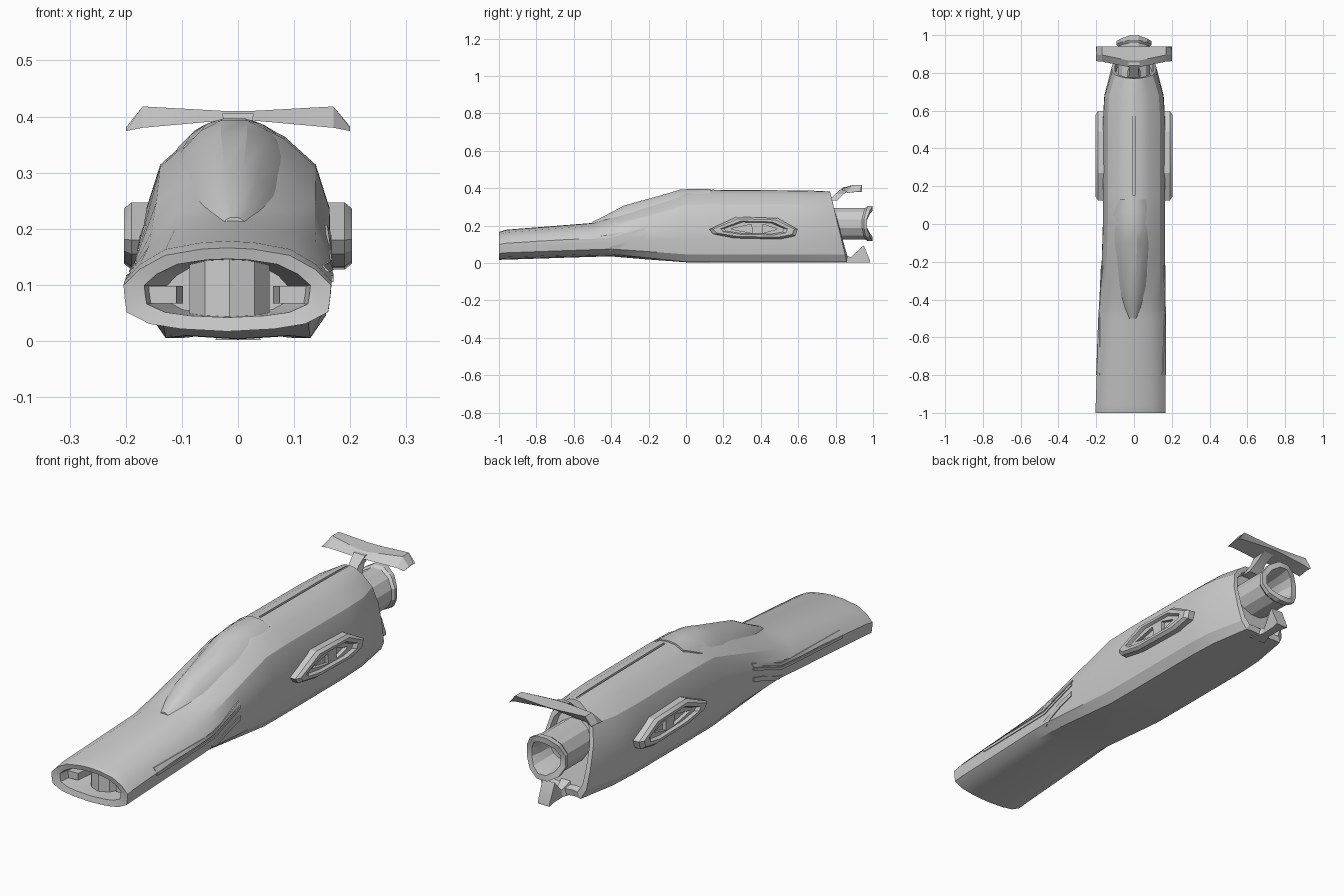
import bpy, bmesh, math
from mathutils import Vector
from mathutils.bvhtree import BVHTree

if "Cube" in bpy.data.objects:
    bpy.data.objects.remove(bpy.data.objects["Cube"])


def finish(name, bm, angle=25):
    bmesh.ops.recalc_face_normals(bm, faces=bm.faces)
    me = bpy.data.meshes.new(name)
    bm.to_mesh(me)
    bm.free()
    ob = bpy.data.objects.new(name, me)
    bpy.context.collection.objects.link(ob)
    bpy.ops.object.select_all(action='DESELECT')
    ob.select_set(True)
    bpy.context.view_layer.objects.active = ob
    if angle:
        bpy.ops.object.shade_smooth_by_angle(angle=math.radians(angle))
    return ob


def loft(name, rings, caps=True, angle=25):
    bm = bmesh.new()
    vs = [[bm.verts.new(p) for p in r] for r in rings]
    n = len(rings[0])
    for a, b in zip(vs, vs[1:]):
        for i in range(n):
            j = (i + 1) % n
            bm.faces.new((a[i], a[j], b[j], b[i]))
    if caps:
        bm.faces.new(vs[0])
        bm.faces.new(vs[-1])
    return finish(name, bm, angle)


def cut(ob, cutter):
    m = ob.modifiers.new('cut', 'BOOLEAN')
    m.operation = 'DIFFERENCE'
    m.solver = 'EXACT'
    m.object = cutter
    bpy.context.view_layer.objects.active = ob
    bpy.ops.object.modifier_apply(modifier=m.name)
    bpy.data.objects.remove(cutter)


def scaled(ring, sx, sz, cx, cz, y=None, dy=0):
    return [(cx + (p[0] - cx) * sx, p[1] + dy if y is None else y, cz + (p[2] - cz) * sz) for p in ring]


# Hull: half-sections for nose and body, blended along the length
NOSE = [(0, 1), (.25, .985), (.6, .91), (.85, .74), (1, .55), (.99, .4), (.97, .23), (.75, .09), (.45, .03), (0, 0)]
BODY = [(0, 1), (.22, .99), (.5, .93), (.84, .8), (.99, .6), (1, .32), (.95, .11), (.78, .005), (.55, .015), (0, 0)]


def section(y, dx, hw, zb, zt, t, shear=0):
    half = [Vector(a).lerp(Vector(b), t) for a, b in zip(NOSE, BODY)]
    pts = [(p.x, p.y) for p in half] + [(-p.x, p.y) for p in half[-2:0:-1]]
    return [(dx + u * hw, y + shear * (1 - v), zb + v * (zt - zb)) for u, v in pts]


stations = [(-1, -.019, .185, .017, .166, 0), (-.96, -.018, .185, .018, .178, 0),
            (-.5, -.01, .176, .033, .214, .15), (-.4, -.008, .172, .035, .245, .35),
            (-.22, -.004, .168, .02, .31, .7), (0, 0, .165, .004, .387, 1),
            (.15, 0, .165, .003, .392, 1), (.55, 0, .165, .003, .389, 1),
            (.68, 0, .157, .003, .387, 1), (.77, 0, .118, .004, .383, 1, .09)]
rings = [section(*s) for s in stations]
lip, tail = rings[0], rings[-1]
# intake mouth in front, shallow recess behind
mouth = [scaled(lip, .58, .62, -.019, .098, y=-.80),
         scaled(lip, .74, .68, -.019, .1, y=-.93),
         scaled(lip, .8, .7, -.019, .1, y=-.995)]
back = [scaled(tail, .86, .86, 0, .2, dy=.004), scaled(tail, .8, .82, 0, .2, dy=-.025)]
hull = loft('hull', mouth + rings + back)
bm = bmesh.new()
bm.from_mesh(hull.data)
bmesh.ops.triangulate(bm, faces=bm.faces)
tree = BVHTree.FromBMesh(bm)
bm.free()

# Groove along the roof spine
groove = loft('groove_cutter', [[(x, y, z) for x, z in ((-.005, .38), (.005, .38), (.005, .42), (-.005, .42))]
                                for y in (.15, .755)], angle=0)
cut(hull, groove)

# Intake core: faceted upright drum with a guide block on each side
bm = bmesh.new()
bmesh.ops.create_cone(bm, cap_ends=True, segments=10, radius1=.075, radius2=.075, depth=.115)
bmesh.ops.translate(bm, verts=bm.verts, vec=(-.015, -.87, .097))
finish('intake_core', bm)
for s in (-1, 1):
    loft('intake_guide', [[(-.018 + s * x, y, z) for z in (.067, .098)] +
                          [(-.018 + s * (x + .05), y, z) for z in (.098, .067)]
                          for x, y in ((.092, -.95), (.08, -.82))])

# Canopy: raised rounded shell (y, dx, half width, edge z, top z)
arc = [(-1, -.08), (-1, 0), (-.78, .42), (-.5, .78), (-.2, .97), (.2, .97), (.5, .78), (.78, .42), (1, 0), (1, -.08)]
rows = [(-.5, .025, .205, .221), (-.44, .055, .213, .25), (-.33, .083, .235, .31), (-.1, .117, .285, .374),
        (-.03, .118, .3, .396), (.06, .1, .345, .398), (.13, .07, .375, .397)]
loft('canopy', [[(-.007 + u * w, y, a + v * (t - a) - (.02 if v < 0 else 0)) for u, v in arc]
                for y, w, a, t in rows])


# Side rails laid on the hull surface by ray casting
def surf(s, y, z):
    hit = tree.ray_cast(Vector((s, y, z)), Vector((-s, 0, 0)))[0]
    return hit.x if hit else s * .165


def rail(name, s, path, h, out):
    rings = []
    for y, z in path:
        a, b = surf(s, y, z - h), surf(s, y, z + h)
        rings.append([(a - s * .015, y, z - h), (a + s * out, y, z - h),
                      (b + s * out, y, z + h), (b - s * .015, y, z + h)])
    loft(name, rings)


for s in (-1, 1):
    for off in (-.009, .009):
        rail('upper_rail', s, [(-.8, .12 + off), (-.6, .124 + off), (-.5, .126 + off), (-.4, .13 + off),
                               (-.3, .165 + off), (-.22, .192 + off)], .006, .004)
    rail('lower_rail', s, [(-.41, .075), (-.36, .09), (-.3, .114), (-.22, .137)], .01, .004)

# Side pods: bevelled frame, recessed panel, two triangular wells
outline = [(.125, .18), (.145, .155), (.26, .133), (.5, .127), (.585, .145),
           (.597, .18), (.49, .24), (.27, .247)]


def pod_ring(s, x, f, g):
    return [(s * x, .37 + (y - .37) * f, .187 + (z - .187) * g) for y, z in outline]


for s in (-1, 1):
    pod = loft('side_pod', [pod_ring(s, *r) for r in
                            ((.13, 1, 1), (.19, 1, 1), (.203, .92, .82), (.203, .76, .62), (.19, .68, .52))])
    for tri in (((.235, .182), (.35, .207), (.355, .16)), ((.41, .207), (.49, .182), (.41, .16))):
        cut(pod, loft('well_cutter', [[(s * x, y, z) for y, z in tri] for x in (.174, .23)], angle=0))

# Engine: collar and bored nozzle with scalloped rim
N = 12


def circle(r, y, bow=0):
    out = []
    for i in range(N):
        a = 2 * math.pi * (i + .5) / N
        out.append((r * math.cos(a), y + bow * math.sin(a) ** 2, .21 + r * math.sin(a)))
    return out


loft('engine_nozzle', [circle(.088, .74), circle(.088, .94, .02), circle(.097, .95, .025), circle(.097, .965, .035),
                       circle(.072, .965, .035), circle(.06, .93), circle(.055, .86)])

# Tail wing on a short pylon
wing = []
for x, f, zl, zt in ((-.2, .862, .374, .38), (-.17, .86, .38, .418), (-.025, .83, .393, .41),
                     (.025, .83, .393, .41), (.17, .86, .38, .418), (.2, .862, .374, .38)):
    wing.append([(x, f, zl), (x, f + .035, zt), (x, .94, zt), (x, .93, zl + .008)])
loft('tail_wing', wing)
loft('wing_pylon', [[(-w, y0, z), (w, y0, z), (w, y1, z), (-w, y1, z)]
                    for w, y0, y1, z in ((.034, .76, .81, .335), (.022, .8, .845, .37), (.028, .84, .91, .405))])

# Rear keel fin, flaring towards its tip
loft('keel_fin', [[(-w, y, a), (w, y, a), (w * k, y, b), (-w * k, y, b)]
                  for w, y, a, b, k in ((.04, .82, .002, .06, .6), (.018, .88, .002, .03, .7),
                                        (.02, .95, .002, .094, 1.5), (.028, .985, .002, .012, 1))])
